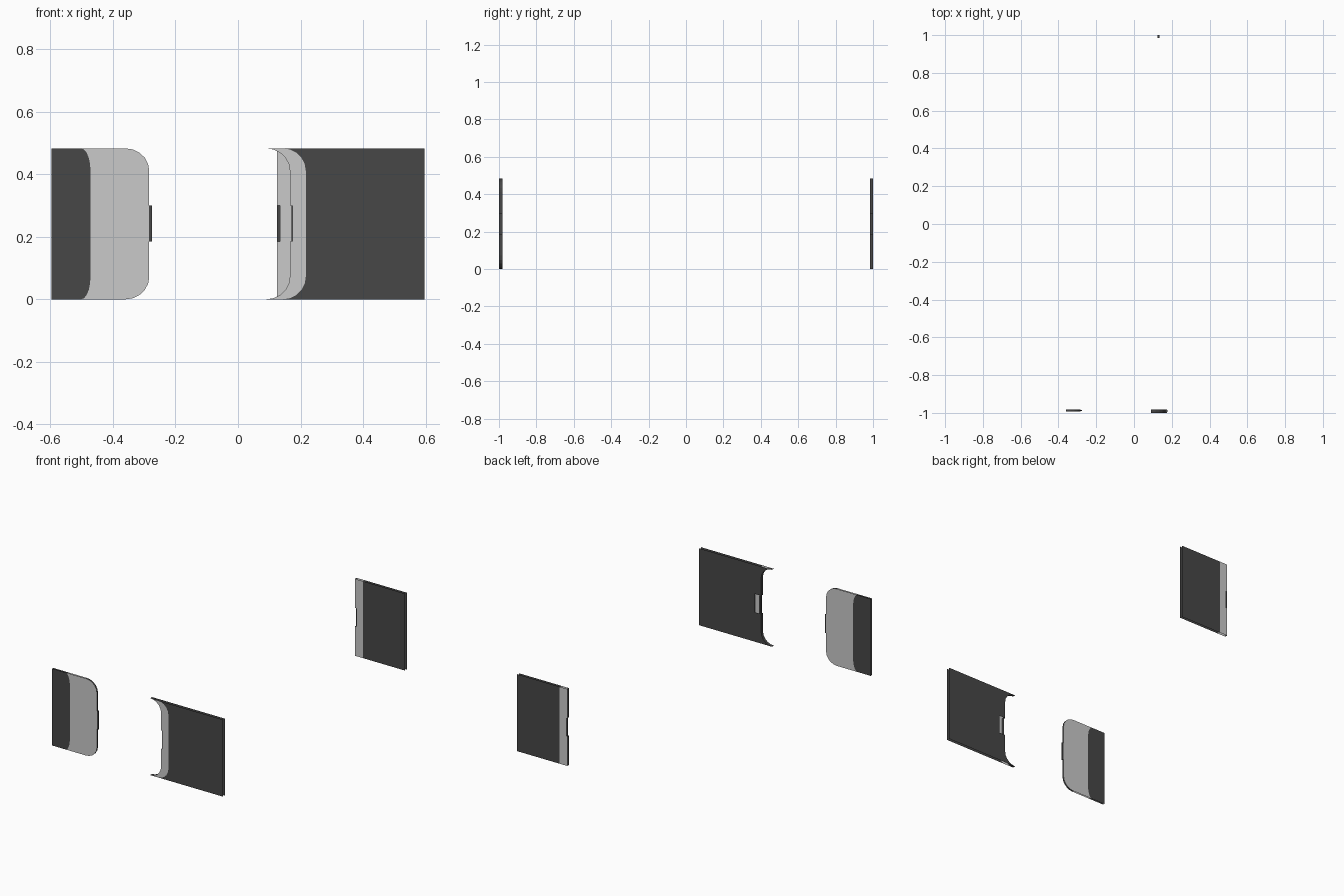
import bpy, bmesh, math

if "Cube" in bpy.data.objects:
    bpy.data.objects.remove(bpy.data.objects["Cube"], do_unlink=True)

TOP = 0.483
LOW, HIGH = 0.185, 0.30     # height range of the latch
CORNER = 0.072              # height of a rounded corner


def material(name, value):
    m = bpy.data.materials.new(name)
    m.use_nodes = True
    colour = (value, value, value, 1)
    m.diffuse_color = colour
    m.node_tree.nodes["Principled BSDF"].inputs["Base Color"].default_value = colour
    return m


dark = material("dark grey", 0.063)
light = material("light grey", 0.59)


def finish(name, bm, mat):
    mesh = bpy.data.meshes.new(name)
    bm.to_mesh(mesh)
    bm.free()
    mesh.materials.append(mat)
    ob = bpy.data.objects.new(name, mesh)
    bpy.context.collection.objects.link(ob)
    return ob


def edge(x, radius=0, notch=0, steps=5):
    """Upright edge from bottom to top, with swept corners and a latch notch."""
    if radius:
        arc = [(x - radius * (1 - math.cos(a)), TOP - CORNER * (1 - math.sin(a)))
               for a in (math.pi / 2 * i / steps for i in range(steps + 1))]
    else:
        arc = [(x, TOP)]
    middle = []
    if notch:
        middle = [(x, LOW), (x + notch, LOW), (x + notch, HIGH), (x, HIGH)]
    return [(px, TOP - pz) for px, pz in reversed(arc)] + middle + arc


def sheet(name, left, right, y, facing, mat):
    """Flat sheet between two upright edges."""
    bm = bmesh.new()
    face = bm.faces.new([bm.verts.new((x, y, z)) for x, z in left[::-1] + right])
    face.normal_update()
    if face.normal.y * facing < 0:
        face.normal_flip()
    bmesh.ops.triangulate(bm, faces=bm.faces[:])
    return finish(name, bm, mat)


def rim(name, path, y0, y1, mat, flip=False):
    """Wall that joins the front and back sheets along an edge."""
    bm = bmesh.new()
    rows = [[bm.verts.new((x, y, z)) for x, z in path] for y in (y0, y1)]
    for i in range(len(path) - 1):
        f = bm.faces.new((rows[0][i], rows[1][i], rows[1][i + 1], rows[0][i + 1]))
        if flip:
            f.normal_flip()
    return finish(name, bm, mat)


def block(name, x0, x1, y0, y1, mat):
    bm = bmesh.new()
    bmesh.ops.create_cube(bm, size=1)
    for v in bm.verts:
        v.co.x = x0 if v.co.x < 0 else x1
        v.co.y = y0 if v.co.y < 0 else y1
        v.co.z = LOW if v.co.z < 0 else HIGH
    return finish(name, bm, mat)


# Narrow front panel with a rounded free edge and a latch tab
y0, y1 = -0.993, -0.983
outer, seam, free = edge(-0.597), edge(-0.472, 0.03), edge(-0.284, 0.076)
for side, y, facing in (("front", y0, -1), ("back", y1, 1)):
    sheet("narrow_panel_cover_" + side, outer, seam, y, facing, dark)
    sheet("narrow_panel_insert_" + side, seam, free, y, facing, light)
rim("narrow_panel_rim", free, y0, y1, dark, flip=True)
block("narrow_panel_tab", -0.284, -0.275, y0 + 0.002, y1 - 0.002, dark)

# Wide front panel with a hollow edge that receives the narrow one
y0, y1 = -1.0, -0.982
outer, seam = edge(0.597), edge(0.217, 0.074)
lip = edge(0.166, 0.076, 0.01)
sheet("wide_panel_cover_front", seam, outer, y0, -1, dark)
sheet("wide_panel_lip_front", lip, seam, y0, -1, light)
sheet("wide_panel_cover_back", edge(0.166, 0.076, 0.045), outer, y1, 1, dark)
rim("wide_panel_rim", lip, y0, y1, dark)
block("wide_panel_catch", 0.171, 0.177, y0 + 0.004, y1 - 0.004, dark)

# Rear panel with a straight edge and a small catch
y0, y1 = 0.984, 1.0
outer, seam, lip = edge(0.472), edge(0.178), edge(0.124, 0, 0.01)
for side, y, facing in (("front", y0, -1), ("back", y1, 1)):
    sheet("rear_panel_cover_" + side, seam, outer, y, facing, dark)
    sheet("rear_panel_lip_" + side, lip, seam, y, facing, light)
rim("rear_panel_rim", lip, y0, y1, dark)
block("rear_panel_catch", 0.124, 0.134, y1 - 0.006, y1, dark)
